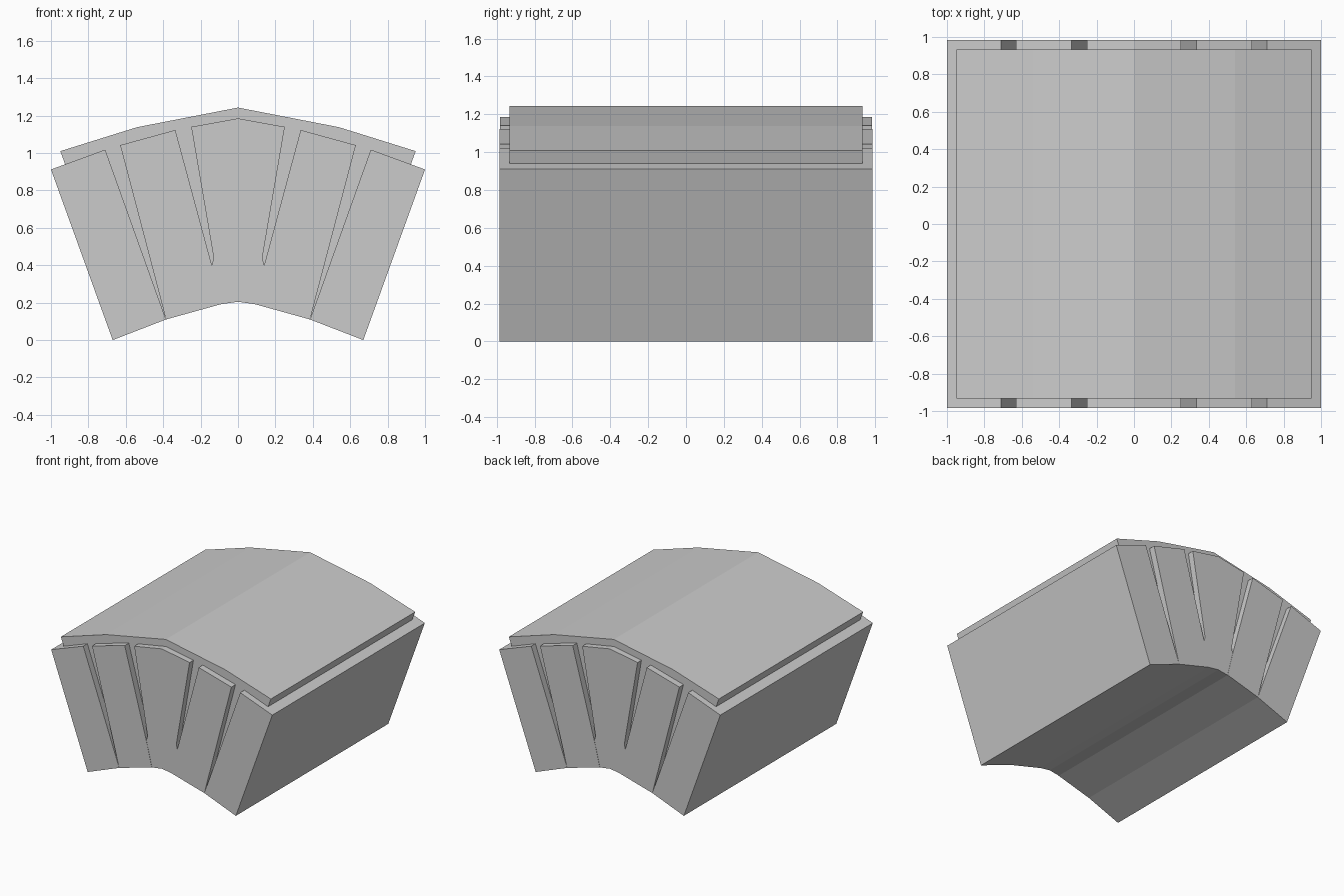
import bpy, bmesh

if "Cube" in bpy.data.objects:
    bpy.data.objects.remove(bpy.data.objects["Cube"])


def prism(name, profile, half_depth):
    """Extrude an (x, z) profile along y, centred on y = 0."""
    bm = bmesh.new()
    face = bm.faces.new([bm.verts.new((x, -half_depth, z)) for x, z in profile])
    out = bmesh.ops.extrude_face_region(bm, geom=[face])
    moved = [v for v in out["geom"] if isinstance(v, bmesh.types.BMVert)]
    bmesh.ops.translate(bm, vec=(0, 2 * half_depth, 0), verts=moved)
    bmesh.ops.recalc_face_normals(bm, faces=bm.faces)
    mesh = bpy.data.meshes.new(name)
    bm.to_mesh(mesh)
    bm.free()
    obj = bpy.data.objects.new(name, mesh)
    bpy.context.collection.objects.link(obj)
    return obj


def flip(points):
    return [(-x, z) for x, z in reversed(points)]


def symmetric(right, top=None, bottom=None):
    """Close a right-hand outline (top to bottom) with its mirror image."""
    return [top] + right + [bottom] + flip(right)


# Recessed core with the raised roof slab, visible inside the joints
core = [(0.54, 1.138), (0.95, 1.01), (0.61, 0.08), (0.385, 0.13)]
prism("arch_core", symmetric(core, (0, 1.243), (0, 0.22)), 0.932)

# Central keystone
keystone = [(0.25, 1.14), (0.13, 0.44), (0.14, 0.40), (0.09, 0.192)]
prism("keystone", symmetric(keystone, (0, 1.185), (0, 0.205)), 0.983)

# Wedge stones on each side
middle = [(0.335, 1.123), (0.63, 1.042), (0.385, 0.11), (0.09, 0.192), (0.14, 0.40)]
end = [(0.71, 1.018), (1.0, 0.912), (0.67, 0.0), (0.385, 0.11)]
for part, profile in (("middle_stone", middle), ("end_stone", end)):
    prism(part + "_right", profile, 0.985)
    prism(part + "_left", flip(profile), 0.985)
